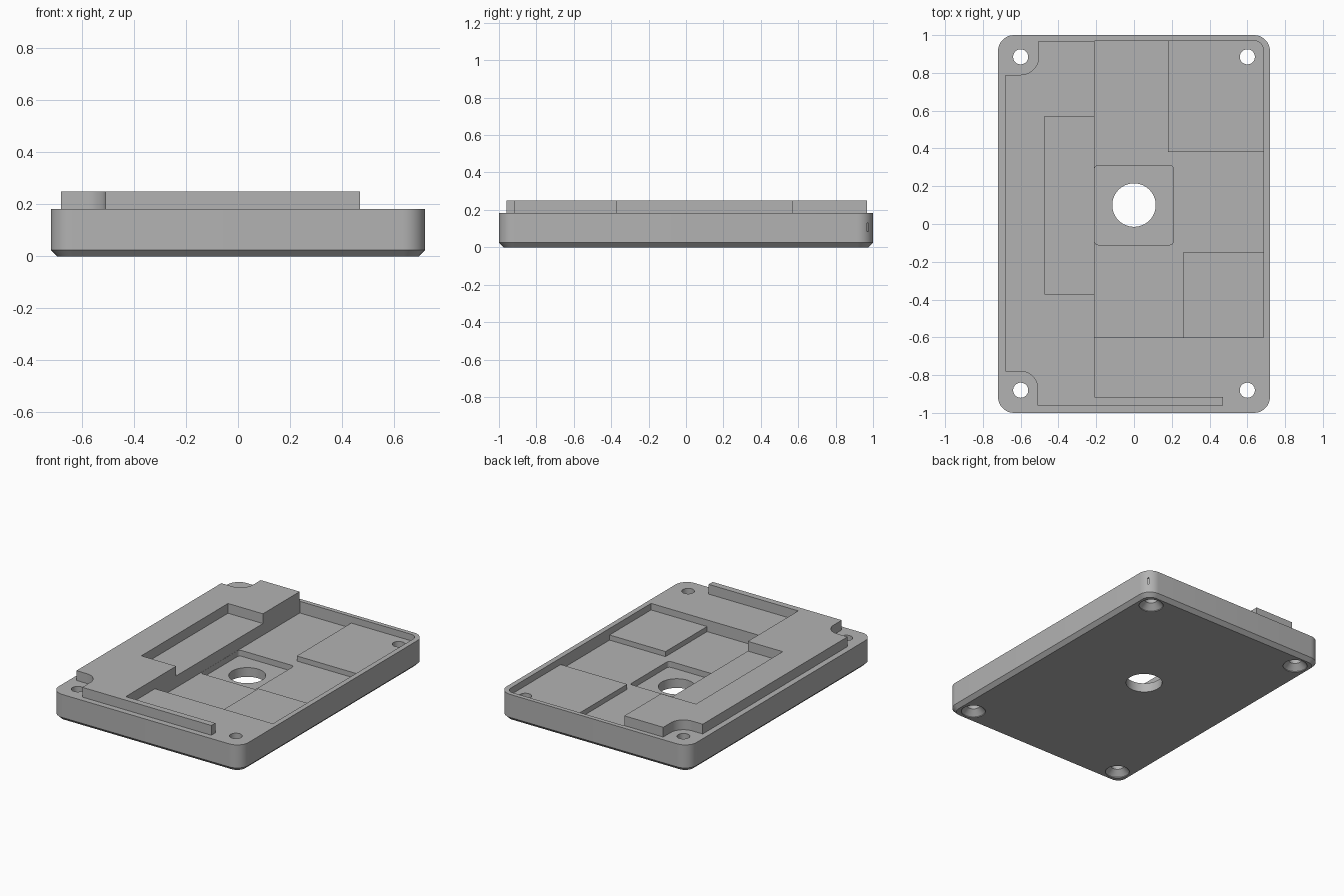
import bpy, bmesh, math
from mathutils import Vector, Matrix

if "Cube" in bpy.data.objects:
    bpy.data.objects.remove(bpy.data.objects["Cube"])

grey = bpy.data.materials.new("plain_grey")
grey.use_nodes = True
grey.diffuse_color = (0.45, 0.45, 0.45, 1)
grey.node_tree.nodes["Principled BSDF"].inputs["Base Color"].default_value = grey.diffuse_color

RIM, TOP = 0.183, 0.25
OVER = 0.3


def add_object(name, bm):
    bmesh.ops.recalc_face_normals(bm, faces=bm.faces)
    mesh = bpy.data.meshes.new(name)
    bm.to_mesh(mesh)
    bm.free()
    mesh.materials.append(grey)
    obj = bpy.data.objects.new(name, mesh)
    bpy.context.collection.objects.link(obj)
    return obj


def fillet(corners, steps=10):
    """Outline from (x, y[, radius]) corners, with round corners."""
    points = []
    for i, c in enumerate(corners):
        p = Vector(c[:2])
        if len(c) == 2:
            points.append(p)
            continue
        r = c[2]
        a = (Vector(corners[i - 1][:2]) - p).normalized()
        b = (Vector(corners[(i + 1) % len(corners)][:2]) - p).normalized()
        # right-angled corner: sweep from one tangent point to the other
        centre = p + (a + b) * r
        for k in range(steps + 1):
            t = math.pi / 2 * k / steps
            points.append(centre - b * r * math.cos(t) - a * r * math.sin(t))
    return points


def rectangle(x0, y0, x1, y1, r):
    return [(x0, y0, r), (x1, y0, r), (x1, y1, r), (x0, y1, r)]


def loft(name, layers):
    """Solid through a stack of (outline, z) layers with equal point counts."""
    bm = bmesh.new()
    rings = [[bm.verts.new((p.x, p.y, z)) for p in pts] for pts, z in layers]
    n = len(rings[0])
    for low, high in zip(rings, rings[1:]):
        for i in range(n):
            j = (i + 1) % n
            bm.faces.new((low[i], low[j], high[j], high[i]))
    bm.faces.new(rings[0][::-1])
    bm.faces.new(rings[-1])
    return add_object(name, bm)


def prism(name, corners, z0, z1):
    pts = fillet(corners)
    return loft(name, [(pts, z0), (pts, z1)])


def turned(name, x, y, profile, sides=40):
    """Round solid from (radius, z) steps."""
    def ring(r):
        return [Vector((x + r * math.cos(2 * math.pi * k / sides),
                        y + r * math.sin(2 * math.pi * k / sides))) for k in range(sides)]
    return loft(name, [(ring(r), z) for r, z in profile])


def cut(target, cutter):
    cutter.hide_render = True
    mod = target.modifiers.new("cut", "BOOLEAN")
    mod.operation, mod.solver, mod.object = "DIFFERENCE", "EXACT", cutter
    bpy.context.view_layer.objects.active = target
    bpy.ops.object.modifier_apply(modifier=mod.name)
    bpy.data.objects.remove(cutter)


# Base plate with rounded corners and a chamfered underside
outer = fillet(rectangle(-0.72, -1, 0.72, 1, 0.085))
under = fillet(rectangle(-0.695, -0.975, 0.695, 0.975, 0.06))
base = loft("base_plate", [(under, 0), (outer, 0.025), (outer, RIM)])

# Recess down to the level of the two pads
cut(base, prism("recess_cutter",
                [(-0.21, -0.6), (0.685, -0.6), (0.685, 0.97, 0.05), (-0.21, 0.97)], 0.138, OVER))

# Deeper floor around the two pads
cut(base, prism("floor_cutter",
                [(-0.21, -0.6), (0.26, -0.6), (0.26, -0.15), (0.685, -0.15),
                 (0.685, 0.38), (0.18, 0.38), (0.18, 0.97), (-0.21, 0.97)], 0.103, OVER))

# Square pocket and through hole in the middle
cut(base, prism("pocket_cutter", rectangle(-0.209, -0.11, 0.209, 0.31, 0.02), 0.063, OVER))
cut(base, turned("centre_hole_cutter", 0, 0.1, [(0.115, -0.1), (0.115, OVER)], 64))

# Countersunk screw holes
for x in (-0.6, 0.6):
    for y in (-0.88, 0.885):
        cut(base, turned("screw_hole_cutter", x, y,
                         [(0.077, -0.01), (0.077, 0.005), (0.04, 0.042), (0.04, OVER)]))

# Small slit in the back left corner
bm = bmesh.new()
bmesh.ops.create_cube(bm, size=1, matrix=Matrix.Translation((0.7, 0.975, 0.108))
                      @ Matrix.Rotation(math.pi / 4, 4, "Z") @ Matrix.Diagonal((0.03, 0.01, 0.045, 1)))
cut(base, add_object("slit_cutter", bm))

# Raised side block, notched round the screw holes, with a thin front rail
block = prism("raised_block_and_rail",
              [(-0.68, -0.78), (-0.51, -0.78, 0.09), (-0.51, -0.96), (0.47, -0.96),
               (0.47, -0.917), (-0.21, -0.917), (-0.21, -0.37), (-0.475, -0.37),
               (-0.475, 0.57), (-0.21, 0.57), (-0.21, 0.968), (-0.505, 0.968),
               (-0.505, 0.79, 0.095), (-0.68, 0.79)], RIM, TOP)

# Smooth the round walls, keep the edges sharp
bpy.ops.object.select_all(action="DESELECT")
for obj in (base, block):
    obj.select_set(True)
bpy.context.view_layer.objects.active = base
bpy.ops.object.shade_smooth_by_angle(angle=math.radians(30))
